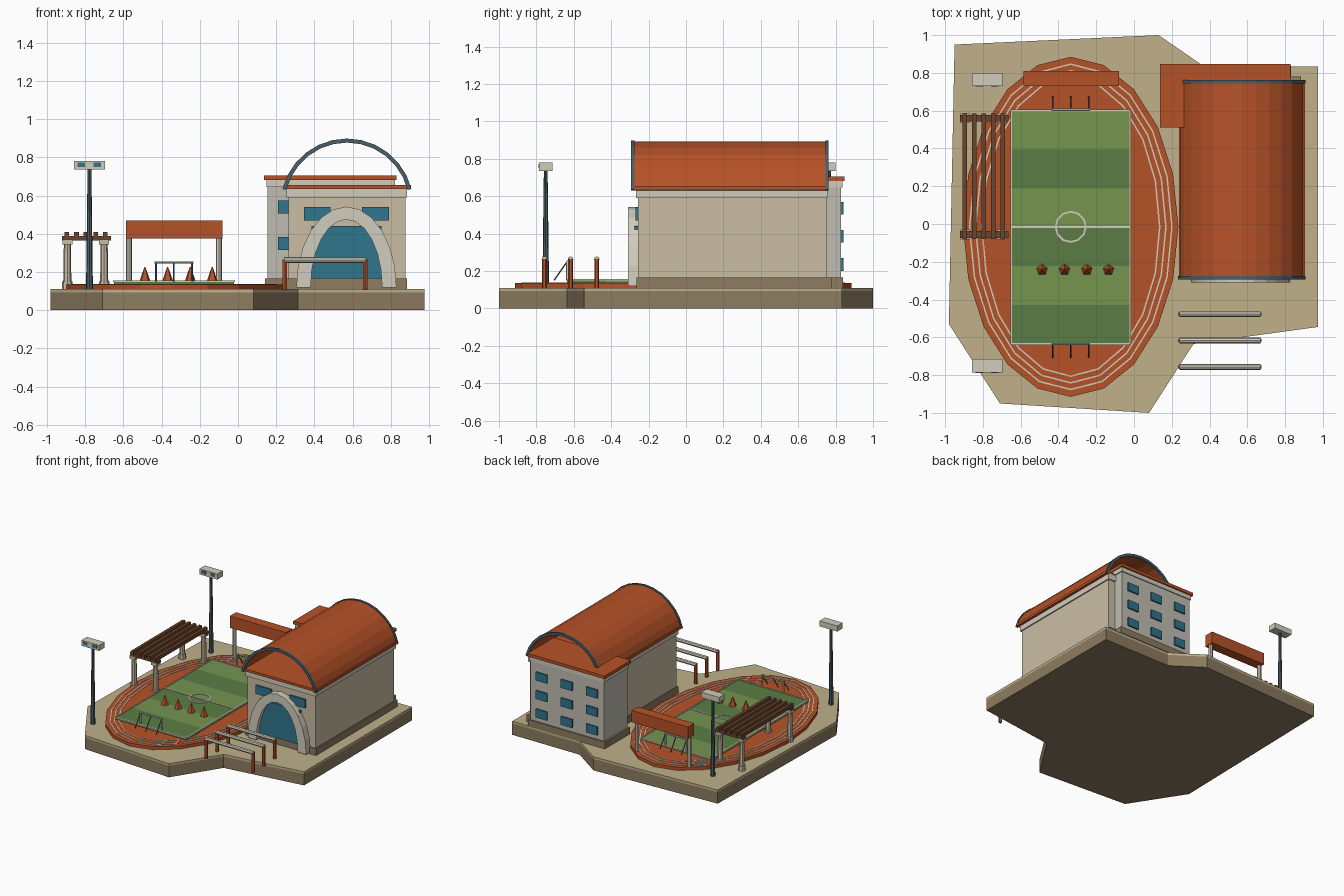
import bpy, bmesh, math
from mathutils import Vector

if "Cube" in bpy.data.objects:
    bpy.data.objects.remove(bpy.data.objects["Cube"])

MATS = {}

def paint(ob, hexcol):
    if hexcol not in MATS:
        m = bpy.data.materials.new("paint_" + hexcol)
        m.diffuse_color = [(int(hexcol[i:i + 2], 16) / 255) ** 2.2 for i in (0, 2, 4)] + [1]
        m.use_nodes = True
        m.node_tree.nodes["Principled BSDF"].inputs["Base Color"].default_value = m.diffuse_color
        MATS[hexcol] = m
    ob.data.materials.append(MATS[hexcol])

def finish(name, bm, col):
    bmesh.ops.recalc_face_normals(bm, faces=bm.faces)
    me = bpy.data.meshes.new(name)
    bm.to_mesh(me)
    bm.free()
    ob = bpy.data.objects.new(name, me)
    bpy.context.collection.objects.link(ob)
    paint(ob, col)
    return ob

def box(name, x0, x1, y0, y1, z0, z1, col):
    bm = bmesh.new()
    bmesh.ops.create_cube(bm, size=1)
    for v in bm.verts:
        v.co = ((x0 + x1) / 2 + v.co.x * (x1 - x0), (y0 + y1) / 2 + v.co.y * (y1 - y0),
                (z0 + z1) / 2 + v.co.z * (z1 - z0))
    return finish(name, bm, col)

def rod(name, a, b, r1, r2, n, col):
    a, b = Vector(a), Vector(b)
    bm = bmesh.new()
    bmesh.ops.create_cone(bm, cap_ends=True, segments=n, radius1=r1, radius2=r2, depth=(b - a).length)
    q = Vector((0, 0, 1)).rotation_difference(b - a)
    for v in bm.verts:
        v.co = q @ v.co + (a + b) / 2
    return finish(name, bm, col)

def prism(name, pts, z0, z1, col):
    bm = bmesh.new()
    f = bm.faces.new([bm.verts.new((x, y, z0)) for x, y in pts])
    ext = bmesh.ops.extrude_face_region(bm, geom=[f])
    for v in ext["geom"]:
        if isinstance(v, bmesh.types.BMVert):
            v.co.z = z1
    return finish(name, bm, col)

def band(name, outer, inner, shift, closed, col):
    """Solid strip between two matching 3D outlines, extruded by a vector."""
    bm = bmesh.new()
    s = Vector(shift)
    rows = [[bm.verts.new(p) for p in o] for o in
            (outer, inner, [Vector(p) + s for p in inner], [Vector(p) + s for p in outer])]
    n = len(outer)
    for i in range(n if closed else n - 1):
        j = (i + 1) % n
        for k in range(4):
            m = (k + 1) % 4
            bm.faces.new((rows[k][i], rows[k][j], rows[m][j], rows[m][i]))
    if not closed:
        bm.faces.new([r[0] for r in rows])
        bm.faces.new([r[-1] for r in rows])
    return finish(name, bm, col)

def ellipse(cx, cy, rx, ry, n):
    return [(cx + rx * math.cos(2 * math.pi * i / n), cy + ry * math.sin(2 * math.pi * i / n)) for i in range(n)]

def arc(cx, cz, rx, rz, half, n, y):
    return [(cx + rx * math.sin(t), y, cz + rz * math.cos(t))
            for t in (half * (2 * i / n - 1) for i in range(n + 1))]

SAND, EARTH, ORANGE, WHITE = "BEAF8A", "8C7B60", "B5532C", "D0CBBB"
WALL, GREY, BLUE, STEEL, WOOD = "C9BCA3", "BFBCB0", "33748C", "4C5F66", "6B4630"

# ground slab
plot = [(-.95, .95), (.13, 1), (.37, .835), (.975, .835), (.975, -.545), (.315, -.635),
        (.08, -1), (-.71, -.95), (-.98, -.53)]
prism("ground_body", plot, 0, .092, EARTH)
prism("ground_top", plot, .092, .11, SAND)

# running track with lane lines
CX, CY = -.335, -.015
prism("running_track", ellipse(CX, CY, .57, .90, 20), .105, .135, ORANGE)

def ring(name, rx, ry, w, n, z):
    band(name, [(x, y, z) for x, y in ellipse(CX, CY, rx, ry, n)],
         [(x, y, z) for x, y in ellipse(CX, CY, rx - w, ry - w, n)], (0, 0, .005), True, WHITE)

for i, (rx, ry) in enumerate([(.475, .795), (.508, .83), (.54, .865)]):
    ring(f"lane_line_{i}", rx, ry, .008, 20, .133)

# striped field and markings
FX0, FX1, FY0, FY1 = -.65, -.02, -.635, .60
step = (FY1 - FY0) / 6
for i in range(6):
    box(f"grass_stripe_{i}", FX0, FX1, FY0 + i * step, FY0 + (i + 1) * step, .12, .152,
        "5B7D46" if i % 2 == 0 else "749350")
for i, x in enumerate((FX0, FX1)):
    box(f"side_line_{i}", x - .005, x + .005, FY0, FY1, .148, .156, WHITE)
for i, y in enumerate((FY0, CY, FY1)):
    box(f"cross_line_{i}", FX0, FX1, y - .005, y + .005, .148, .156, WHITE)
ring("centre_circle", .085, .085, .01, 12, .151)

# goals with slanted back stays
for s, y in ((-1, -.635), (1, .605)):
    for x in (-.43, -.24):
        rod("goal_post", (x, y, .15), (x, y, .25), .006, .006, 6, WHITE)
    rod("goal_crossbar", (-.436, y, .25), (-.234, y, .25), .006, .006, 6, WHITE)
    for x in (-.43, -.335, -.24):
        rod("goal_stay", (x, y, .25), (x, y + s * .07, .15), .004, .004, 5, STEEL)

# training cones
for x in (-.487, -.368, -.25, -.135):
    rod("training_cone", (x, -.242, .152), (x, -.242, .225), .03, .003, 5, ORANGE)

# hurdles
for y in (-.477, -.617, -.757):
    for x in (.245, .665):
        rod("hurdle_post", (x, y, .105), (x, y, .265), .013, .013, 6, ORANGE)
    rod("hurdle_bar", (.24, y, .263), (.67, y, .263), .015, .015, 8, WHITE)

# banner on posts
box("banner_board", -.585, -.08, .73, .81, .375, .47, ORANGE)
for x in (-.57, -.10):
    rod("banner_post", (x, .77, .11), (x, .77, .38), .016, .016, 8, WHITE)

# floodlights
for y in (.765, -.75):
    rod("light_pole", (-.777, y, .11), (-.777, y, .74), .018, .01, 8, STEEL)
    box("light_head", -.857, -.697, y - .035, y + .035, .735, .78, WHITE)
    for x in (-.82, -.737):
        box("light_lamp", x - .02, x + .02, y - .038, y - .03, .75, .772, BLUE)

# pergola
for y in (.56, -.055):
    for x in (-.893, -.70):
        rod("pergola_column", (x, y, .11), (x, y, .36), .022, .018, 8, WALL)
        rod("pergola_base", (x, y, .11), (x, y, .15), .028, .028, 8, WALL)
        box("pergola_capital", x - .026, x + .026, y - .026, y + .026, .345, .37, WALL)
    box("pergola_beam", -.92, -.665, y - .018, y + .018, .365, .388, WOOD)
for i in range(5):
    x = -.895 + i * .05
    box("pergola_slat", x - .012, x + .012, -.08, .585, .38, .41, WOOD)

# main hall
box("hall_plinth", .255, .885, -.265, .78, .11, .165, EARTH)
box("hall_walls", .265, .875, -.257, .75, .16, .60, WALL)
box("hall_cornice", .255, .885, -.267, .76, .59, .635, WHITE)
box("hall_roof_slab", .237, .905, -.283, .755, .635, .655, ORANGE)

# barrel roof shell, open at both ends, with steel end ribs
R, CZ, HALF = .343, .55, math.radians(76)
band("barrel_roof", arc(.57, CZ, R, R, HALF, 12, -.285), arc(.57, CZ, R - .014, R - .014, HALF, 12, -.285),
     (0, 1.04, 0), False, ORANGE)
for y in (-.293, .745):
    band("roof_rib", arc(.57, CZ, R + .005, R + .005, HALF, 12, y),
         arc(.57, CZ, R - .016, R - .016, HALF, 12, y), (0, .018, 0), False, STEEL)

# entrance arch, doors and front windows
band("entrance_arch", arc(.567, .12, .262, .422, math.pi / 2, 12, -.31),
     arc(.567, .12, .187, .355, math.pi / 2, 12, -.31), (0, .06, 0), False, WHITE)
box("entrance_glass", .385, .75, -.275, -.25, .165, .44, BLUE)
for x in (.415, .72):
    box("hall_window", x - .07, x + .07, -.27, -.25, .47, .54, BLUE)

# rear annex
box("annex_plinth", .14, .83, .52, .84, .11, .165, EARTH)
box("annex_walls", .155, .815, .53, .83, .11, .66, GREY)
box("annex_cornice", .148, .822, .522, .838, .645, .682, WHITE)
box("annex_roof", .137, .828, .512, .848, .68, .705, ORANGE)
for x in (.26, .485, .71):
    for z in (.535, .385, .235):
        box("annex_back_window", x - .05, x + .05, .82, .842, z - .034, z + .034, BLUE)
for z in (.54, .35):
    box("annex_front_window", .21, .31, .518, .54, z - .034, z + .034, BLUE)
